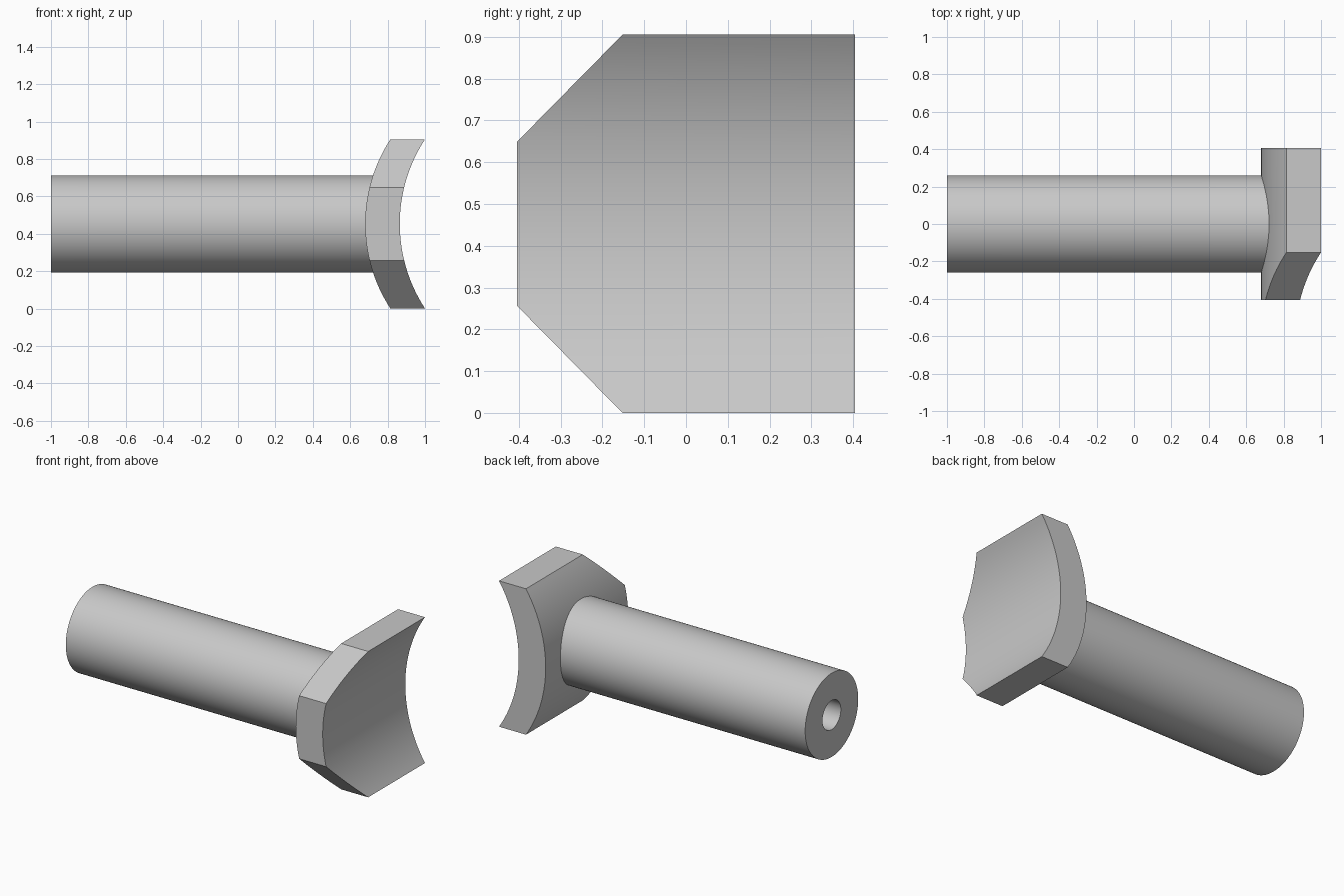
import bpy, bmesh
from math import sqrt, cos, sin, tau
from mathutils import Vector

if "Cube" in bpy.data.objects:
    bpy.data.objects.remove(bpy.data.objects["Cube"])

HEIGHT, MID = 0.905, 0.4525     # plate height and shared axis height
HALF_DEPTH = 0.405              # plate half depth along y
ARC_RADIUS = 0.826
FRONT_X, BACK_X = 0.865, 0.68   # arc positions at mid height

grey = bpy.data.materials.new("plain grey")
grey.use_nodes = True
colour = (0.58, 0.58, 0.58, 1)
grey.diffuse_color = colour
grey.node_tree.nodes["Principled BSDF"].inputs["Base Color"].default_value = colour


def arc_x(base, z):
    return base + ARC_RADIUS - sqrt(ARC_RADIUS ** 2 - (z - MID) ** 2)


def finish(name, bm):
    bmesh.ops.recalc_face_normals(bm, faces=bm.faces)
    mesh = bpy.data.meshes.new(name)
    bm.to_mesh(mesh)
    bm.free()
    mesh.materials.append(grey)
    obj = bpy.data.objects.new(name, mesh)
    bpy.context.collection.objects.link(obj)
    bpy.ops.object.select_all(action='DESELECT')
    obj.select_set(True)
    bpy.context.view_layer.objects.active = obj
    bpy.ops.object.shade_smooth_by_angle(angle=0.4)
    return obj


# Curved plate: arc profile extruded along y
bm = bmesh.new()
steps = 40
heights = [HEIGHT * i / steps for i in range(steps + 1)]
profile = [(arc_x(FRONT_X, z), z) for z in heights]
profile += [(arc_x(BACK_X, z), z) for z in reversed(heights)]
face = bm.faces.new([bm.verts.new((x, -HALF_DEPTH, z)) for x, z in profile])
side = bmesh.ops.extrude_face_region(bm, geom=[face])["geom"]
bmesh.ops.translate(bm, vec=(0, 2 * HALF_DEPTH, 0),
                    verts=[v for v in side if isinstance(v, bmesh.types.BMVert)])

# Bevelled front corners, top and bottom
for sign in (1, -1):
    point = Vector((0, -0.152, MID + sign * HEIGHT / 2))
    cut = bmesh.ops.bisect_plane(bm, geom=bm.verts[:] + bm.edges[:] + bm.faces[:],
                                 plane_co=point, plane_no=(0, -1, sign * 0.985),
                                 clear_outer=True)
    rim = [e for e in cut["geom_cut"] if isinstance(e, bmesh.types.BMEdge)]
    bmesh.ops.holes_fill(bm, edges=rim, sides=0)
finish("curved_plate", bm)

# Round shaft with a blind bore; its inner end follows the plate's curve
bm = bmesh.new()
sides = 96
rings = []
for x, r in ((-0.2, 0.09), (-1, 0.09), (-1, 0.26), (None, 0.26)):
    ring = []
    for i in range(sides):
        y, z = r * cos(tau * i / sides), MID + r * sin(tau * i / sides)
        ring.append(bm.verts.new((arc_x(BACK_X, z) + 0.003 if x is None else x, y, z)))
    rings.append(ring)
for a, b in zip(rings, rings[1:]):
    for i in range(sides):
        j = (i + 1) % sides
        bm.faces.new((a[i], a[j], b[j], b[i]))
bm.faces.new(rings[0])
finish("shaft", bm)
